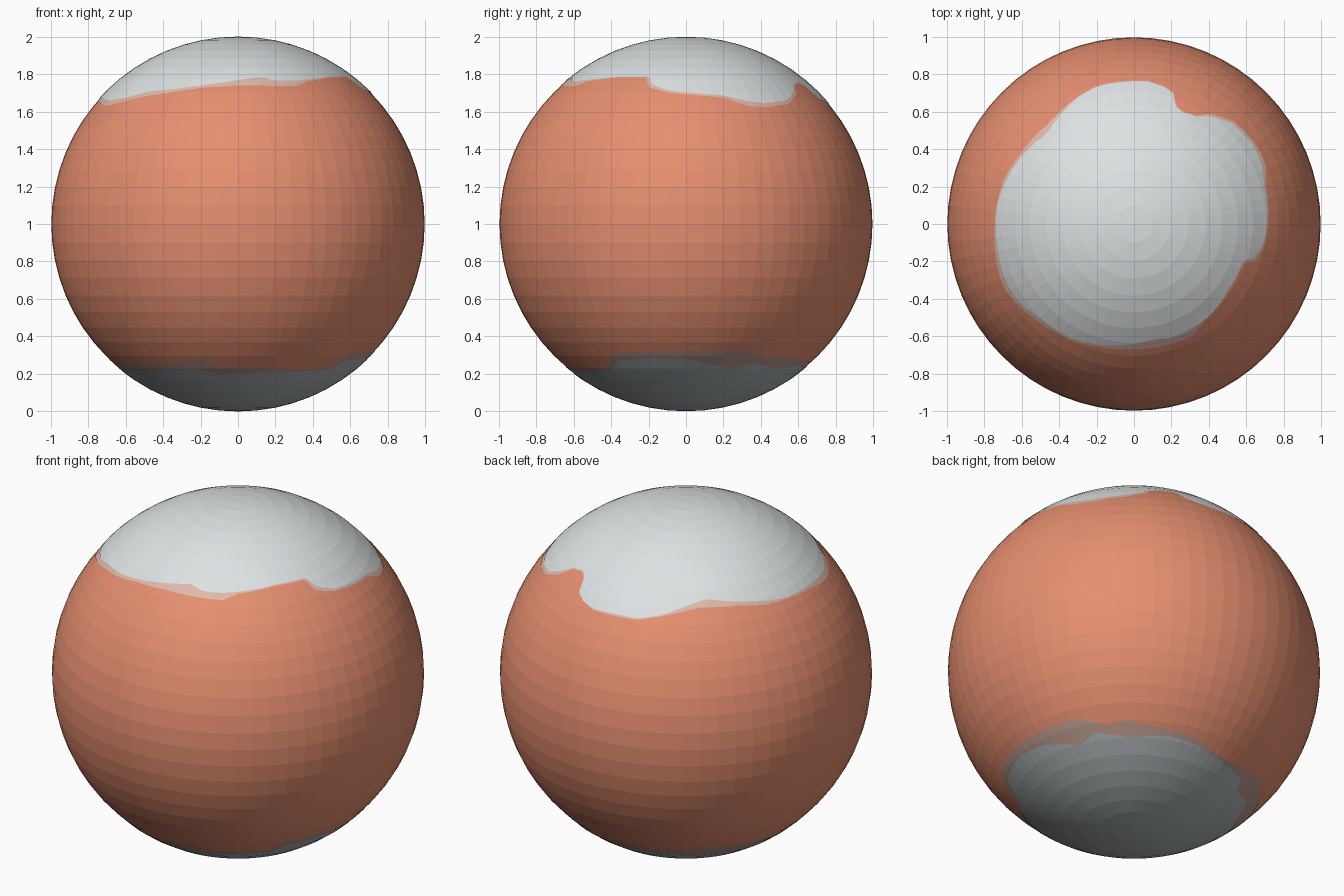
import bpy, bmesh, math
from math import pi, sin, cos, radians
from mathutils import Vector

SEGMENTS, RINGS = 64, 32      # facets of the globe
SPLIT = 4                     # cap columns per globe facet
GROUND, FRINGE, ICE = 0.996, 0.998, 1.0   # radii of the stacked shells

old = bpy.data.objects.get("Cube")
if old:
    bpy.data.objects.remove(old)


def material(name, rgb):
    mat = bpy.data.materials.new(name)
    mat.use_nodes = True
    colour = (*rgb, 1)
    mat.diffuse_color = colour
    mat.node_tree.nodes["Principled BSDF"].inputs["Base Color"].default_value = colour
    return mat


def finish(bm, name, mat):
    mesh = bpy.data.meshes.new(name)
    bm.to_mesh(mesh)
    bm.free()
    mesh.materials.append(mat)
    obj = bpy.data.objects.new(name, mesh)
    obj.location.z = 1
    bpy.context.collection.objects.link(obj)
    return obj


def outline_angle(outline, degrees):
    """Polar angle of a coastline, given as (longitude, radius) points."""
    last, first = outline[-1], outline[0]
    points = [(last[0] - 360, last[1]), *outline, (first[0] + 360, first[1])]
    for (a, ra), (b, rb) in zip(points, points[1:]):
        if a <= degrees <= b:
            return math.asin(ra + (rb - ra) * (degrees - a) / (b - a))


def facet_point(theta, phi, radius, side):
    """Point on the flat facets of the globe."""
    ring, seg = pi / RINGS, 2 * pi / SEGMENTS
    k = math.floor(theta / ring + 1e-6)
    t = theta / ring - k
    flat = sin(k * ring) * (1 - t) + sin((k + 1) * ring) * t
    height = cos(k * ring) * (1 - t) + cos((k + 1) * ring) * t
    off = (phi + 1e-7) % seg - seg / 2
    flat *= cos(seg / 2) / cos(off)
    return Vector((flat * cos(phi), flat * sin(phi), height * side)) * radius


def polar_cap(name, outline, radius, side, mat):
    bm = bmesh.new()
    columns = SEGMENTS * SPLIT
    step = 2 * pi / columns
    edge = [outline_angle(outline, 360 * i / columns) for i in range(columns)]
    for i in range(columns):
        j = (i + 1) % columns
        for k in range(RINGS // 2):
            top, low = k * pi / RINGS, (k + 1) * pi / RINGS
            if top >= max(edge[i], edge[j]):
                break
            corners = [(min(top, edge[i]), i), (min(low, edge[i]), i),
                       (min(low, edge[j]), j), (min(top, edge[j]), j)]
            verts = [bm.verts.new(facet_point(t, c * step, radius, side))
                     for t, c in corners]
            bm.faces.new(verts if side > 0 else verts[::-1])
    bmesh.ops.remove_doubles(bm, verts=bm.verts, dist=1e-5)
    return finish(bm, name, mat)


# Colours
rust = material("rust orange", (0.79, 0.275, 0.162))
white = material("ice white", (0.73, 0.76, 0.77))
pink = material("pale pink frost", (0.73, 0.49, 0.40))
grey = material("ice grey", (0.41, 0.445, 0.456))
brown = material("dusty frost", (0.48, 0.31, 0.26))

# Globe
bm = bmesh.new()
bmesh.ops.create_uvsphere(bm, u_segments=SEGMENTS, v_segments=RINGS, radius=GROUND)
finish(bm, "globe", rust)

# North cap coastlines
north_ice = [
    (0, .71), (16, .725), (26, .755), (34, .763), (46, .75), (54, .71), (60, .663),
    (67, .65), (71, .67), (73, .725), (77, .75), (84, .764), (96, .76), (105, .76),
    (114, .74), (125, .70), (134, .672), (149, .70), (160, .72), (172, .737),
    (189, .74), (205, .75), (216, .738), (227, .708), (240, .695), (253, .673),
    (270, .64), (281, .62), (288, .644), (298, .644), (312, .63), (324, .615),
    (341, .613), (344, .665), (352, .70)]
north_frost = [
    (0, .72), (16, .735), (25, .775), (34, .78), (46, .765), (55, .72), (60, .67),
    (67, .655), (71, .68), (73, .735), (84, .768), (105, .765), (122, .725),
    (131, .705), (149, .715), (160, .735), (185, .75), (200, .77), (206, .775),
    (216, .755), (227, .73), (240, .71), (253, .685), (270, .67), (298, .675),
    (305, .645), (324, .62), (340, .62), (343, .68), (352, .71)]

# South cap coastlines
south_ice = [
    (4, .685), (23, .63), (32, .67), (48, .634), (67, .654), (81, .64), (101, .615),
    (120, .615), (124, .567), (141, .60), (151, .575), (180, .62), (197, .626),
    (216, .62), (231, .632), (251, .626), (260, .60), (289, .606), (310, .62),
    (322, .632), (328, .683), (346, .70)]
south_frost = [
    (15, .737), (26, .735), (39, .69), (46, .708), (59, .685), (77, .674), (95, .632),
    (112, .645), (132, .685), (148, .68), (180, .69), (207, .673), (233, .661),
    (253, .689), (261, .644), (279, .644), (298, .632), (310, .626), (320, .65),
    (326, .72), (345, .73)]

# Each cap is an ice sheet over a slightly wider frost rim
polar_cap("north_frost_rim", north_frost, FRINGE, 1, pink)
polar_cap("north_ice_cap", north_ice, ICE, 1, white)
polar_cap("south_frost_rim", south_frost, FRINGE, -1, brown)
polar_cap("south_ice_cap", south_ice, ICE, -1, grey)
